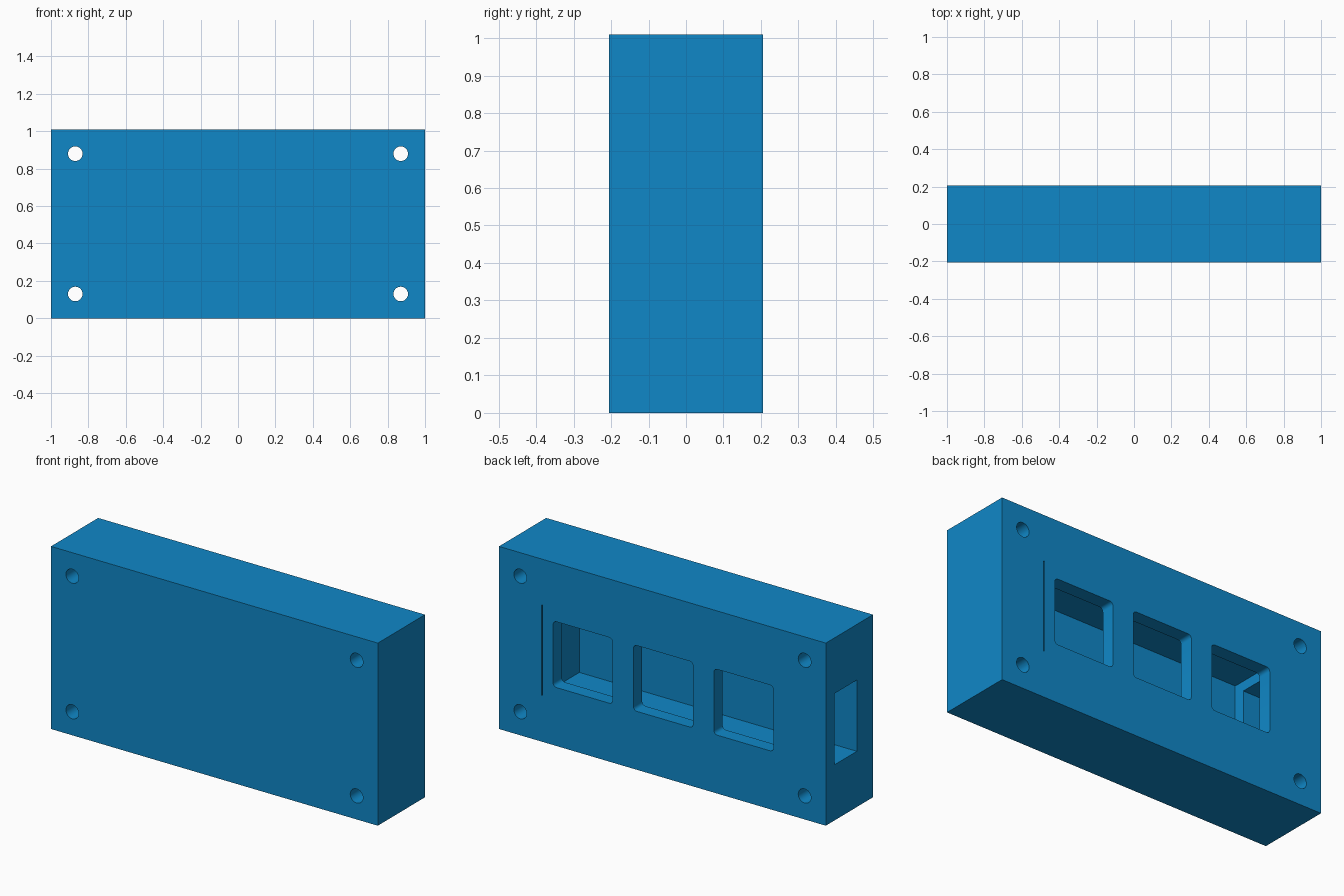
import bpy
import bmesh
import math
from mathutils import Matrix, Vector

if "Cube" in bpy.data.objects:
    bpy.data.objects.remove(bpy.data.objects["Cube"])

blue = bpy.data.materials.new("blue plastic")
blue.diffuse_color = (0.005, 0.245, 0.575, 1)
blue.use_nodes = True
blue.node_tree.nodes["Principled BSDF"].inputs["Base Color"].default_value = blue.diffuse_color


def box(name, x, y, z, corner=0.0):
    """Box spanning the given ranges; corner rounds the edges along y."""
    size = Vector((x[1] - x[0], y[1] - y[0], z[1] - z[0]))
    centre = Vector((sum(x) / 2, sum(y) / 2, sum(z) / 2))
    bm = bmesh.new()
    bmesh.ops.create_cube(bm, size=1, matrix=Matrix.Translation(centre) @ Matrix.Diagonal((*size, 1)))
    if corner:
        edges = [e for e in bm.edges if abs(e.verts[0].co.y - e.verts[1].co.y) > 1e-4]
        bmesh.ops.bevel(bm, geom=edges, offset=corner, segments=4, profile=0.5, affect='EDGES')
    return finish(name, bm)


def pin(name, x, z, radius):
    """Cylinder along y."""
    bm = bmesh.new()
    bmesh.ops.create_cone(bm, cap_ends=True, segments=32, radius1=radius, radius2=radius, depth=1,
                          matrix=Matrix.Translation((x, 0, z)) @ Matrix.Rotation(math.pi / 2, 4, 'X'))
    return finish(name, bm)


def finish(name, bm):
    mesh = bpy.data.meshes.new(name)
    bm.to_mesh(mesh)
    bm.free()
    mesh.materials.append(blue)
    obj = bpy.data.objects.new(name, mesh)
    bpy.context.collection.objects.link(obj)
    return obj


W, D, H = 1.0, 0.206, 1.01
casing = box("casing", (-W, W), (-D, D), (0, H))

# Inner chamber, side port and thin slot in the back wall
cutters = [
    box("chamber_cutter", (-0.74, 0.74), (-0.125, 0.13), (0.256, 0.756)),
    box("side_port_cutter", (-1.1, -0.7), (-0.065, 0.1295), (0.308, 0.702)),
    box("slot_cutter", (0.733, 0.7395), (0.1, 0.3), (0.2565, 0.7555)),
]

# Three square windows in the back wall
for i in range(3):
    cx = -0.497 + i * 0.492
    cutters.append(box(f"window_cutter_{i + 1}", (cx - 0.182, cx + 0.182), (0.1, 0.3),
                       (0.323, 0.687), corner=0.02))

# Screw holes through the four corners
for sx in (-1, 1):
    for z in (0.13, 0.88):
        cutters.append(pin("screw_hole_cutter", sx * 0.87, z, 0.039))

# Cut the openings one after another, then apply
bpy.context.view_layer.objects.active = casing
casing.select_set(True)
for cutter in cutters:
    mod = casing.modifiers.new(cutter.name, 'BOOLEAN')
    mod.operation = 'DIFFERENCE'
    mod.solver = 'EXACT'
    mod.object = cutter
    bpy.ops.object.modifier_apply(modifier=mod.name)
for cutter in cutters:
    bpy.data.objects.remove(cutter)

bpy.ops.object.shade_smooth_by_angle(angle=math.radians(30))
